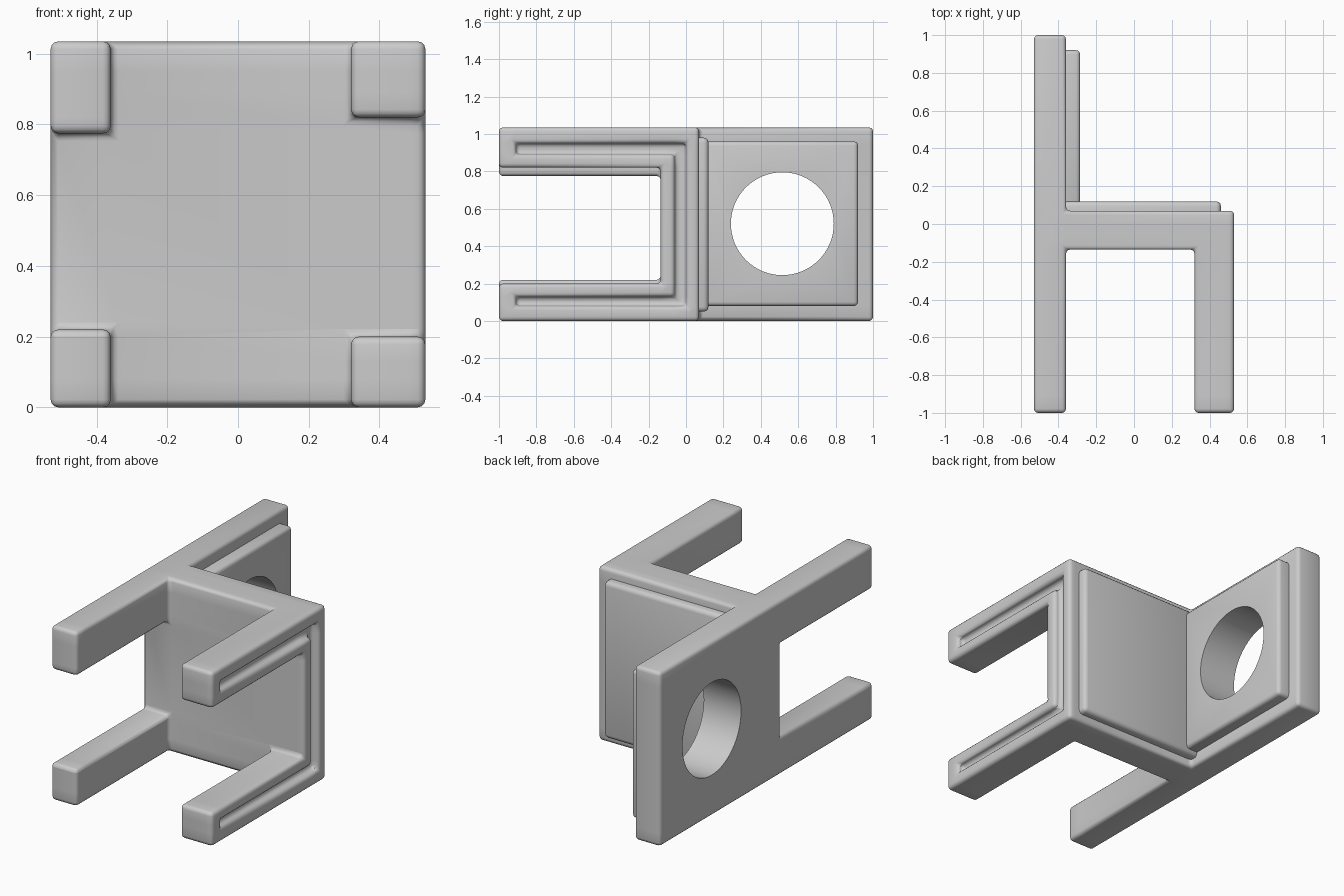
import bpy, bmesh, math
from mathutils import Vector

cube = bpy.data.objects.get("Cube")
if cube:
    bpy.data.objects.remove(cube, do_unlink=True)

grey = bpy.data.materials.new("plain grey")
grey.use_nodes = True
GREY = (0.6, 0.6, 0.6, 1)
grey.diffuse_color = GREY
grey.node_tree.nodes["Principled BSDF"].inputs["Base Color"].default_value = GREY


def cell_solid(name, xs, ys, zs, filled):
    """Solid made of the grid cells whose centre passes filled(x, y, z)."""
    cuts = (xs, ys, zs)

    def solid(cell):
        if any(c < 0 or c >= len(cuts[a]) - 1 for a, c in enumerate(cell)):
            return False
        return filled(*[(cuts[a][c] + cuts[a][c + 1]) / 2 for a, c in enumerate(cell)])

    bm = bmesh.new()
    verts = {}

    def vert(key):
        if key not in verts:
            verts[key] = bm.verts.new([cuts[a][k] for a, k in enumerate(key)])
        return verts[key]

    for i in range(len(xs) - 1):
        for j in range(len(ys) - 1):
            for k in range(len(zs) - 1):
                cell = (i, j, k)
                if not solid(cell):
                    continue
                for a in range(3):
                    b, c = (a + 1) % 3, (a + 2) % 3
                    for side in (0, 1):
                        near = list(cell)
                        near[a] += 2 * side - 1
                        if solid(near):
                            continue
                        loop = []
                        for u, v in ((0, 0), (1, 0), (1, 1), (0, 1)):
                            key = list(cell)
                            key[a] += side
                            key[b] += u
                            key[c] += v
                            loop.append(vert(tuple(key)))
                        bm.faces.new(loop if side else loop[::-1])
    bmesh.ops.dissolve_limit(bm, angle_limit=0.01, verts=bm.verts[:], edges=bm.edges[:])
    mesh = bpy.data.meshes.new(name)
    bm.to_mesh(mesh)
    bm.free()
    mesh.materials.append(grey)
    ob = bpy.data.objects.new(name, mesh)
    bpy.context.collection.objects.link(ob)
    return ob


def finish(ob, width, cutter=None):
    """Round the edges, cut the hole and smooth the shading."""
    bev = ob.modifiers.new("round edges", 'BEVEL')
    bev.width = width
    bev.segments = 3
    bev.limit_method = 'ANGLE'
    bev.use_clamp_overlap = False
    if cutter:
        hole = ob.modifiers.new("hole", 'BOOLEAN')
        hole.operation = 'DIFFERENCE'
        hole.solver = 'EXACT'
        hole.object = cutter
    bpy.ops.object.select_all(action='DESELECT')
    ob.select_set(True)
    bpy.context.view_layer.objects.active = ob
    for name in [m.name for m in ob.modifiers]:
        bpy.ops.object.modifier_apply(modifier=name)
    bpy.ops.object.shade_smooth_by_angle(angle=math.radians(40))


# Chair frame: back panel with legs, seat slab, front legs, grooved edge
def in_frame(x, y, z):
    seat = -0.135 < y < 0.07
    back = x < -0.36 and (y > 0 or z < 0.22 or z > 0.775)
    front = x > 0.32 and y < 0.07 and (z < 0.2 or z > 0.82)
    groove = (x > 0.485 and -0.91 < y < 0 and 0.08 < z < 0.95
              and (z < 0.13 or z > 0.89 or y > -0.06))
    return (seat or back or front) and not groove


frame = cell_solid(
    "chair_frame",
    [-0.53, -0.36, 0.32, 0.485, 0.53],
    [-1, -0.91, -0.135, -0.06, 0, 0.07, 1],
    [0, 0.08, 0.13, 0.2, 0.22, 0.775, 0.82, 0.89, 0.95, 1.035],
    in_frame)


def always(x, y, z):
    return True


# Raised pads on the seat and the backrest
seat_pad = cell_solid("seat_pad", [-0.38, 0.46], [0.0, 0.12], [0.05, 0.98], always)
back_pad = cell_solid("back_pad", [-0.42, -0.285], [0.09, 0.92], [0.08, 0.96], always)

# Round hole through the backrest
bpy.ops.mesh.primitive_cylinder_add(vertices=64, radius=0.275, depth=0.6,
                                    location=(-0.4, 0.515, 0.52),
                                    rotation=(0, math.pi / 2, 0))
cutter = bpy.context.object
cutter.name = "hole_cutter"
cutter.hide_render = True
cutter.data.materials.append(grey)

finish(frame, 0.022, cutter)
finish(seat_pad, 0.025)
finish(back_pad, 0.022, cutter)
bpy.data.objects.remove(cutter, do_unlink=True)
